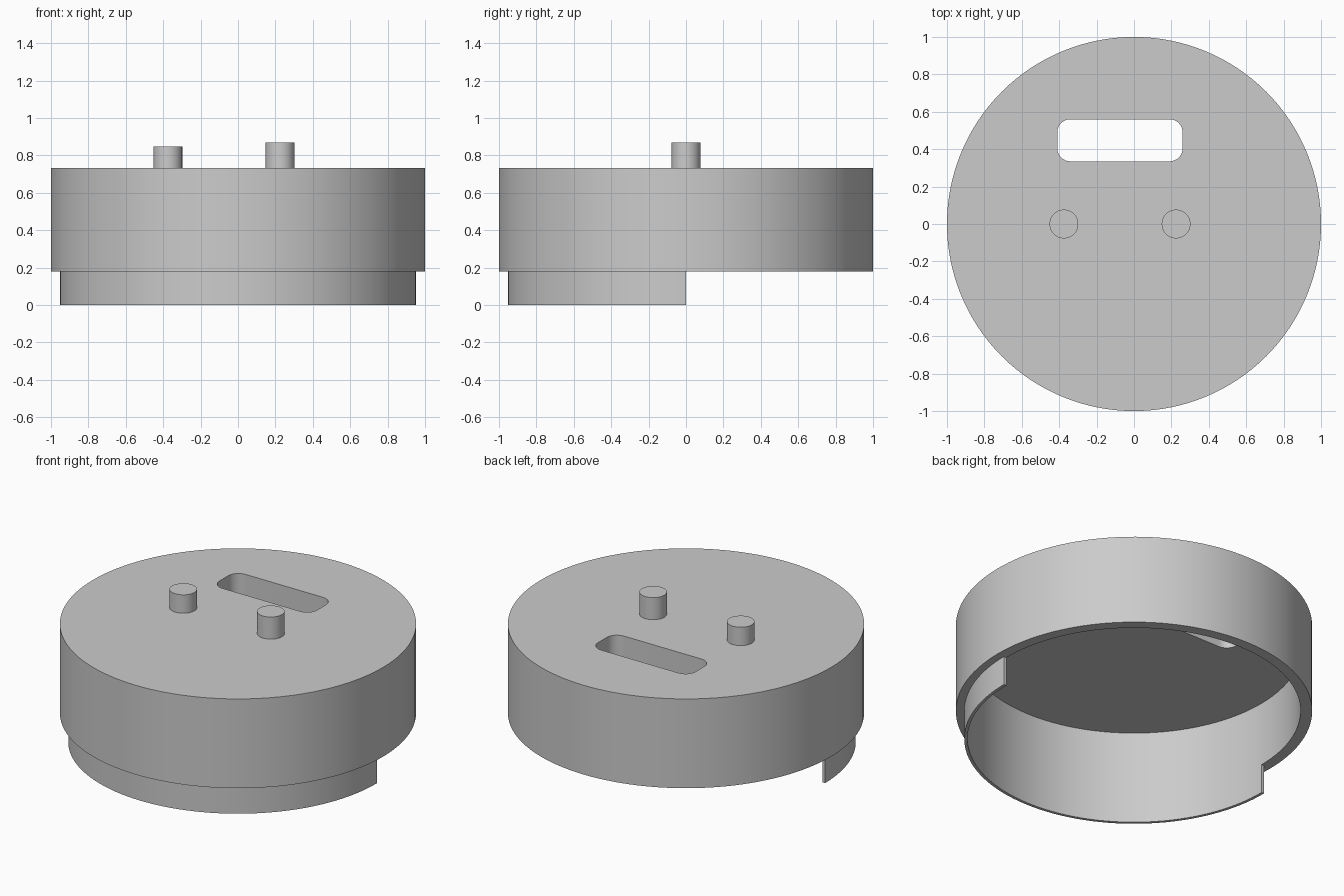
import bpy, bmesh
from math import pi, cos, sin, radians

SEGMENTS = 128
OUTER, INNER, LIP = 1.0, 0.935, 0.953
RIM_Z, CEILING_Z, TOP_Z = 0.18, 0.577, 0.733

default = bpy.data.objects.get("Cube")
if default:
    bpy.data.objects.remove(default, do_unlink=True)

grey = bpy.data.materials.new("light grey plastic")
grey.use_nodes = True
colour = (0.6, 0.6, 0.6, 1)
grey.diffuse_color = colour
grey.node_tree.nodes["Principled BSDF"].inputs["Base Color"].default_value = colour


def prism(name, outline, bottom, top):
    """Closed upright solid from a counter-clockwise outline."""
    bm = bmesh.new()
    base = bm.faces.new([bm.verts.new((x, y, bottom)) for x, y in outline])
    raised = bmesh.ops.extrude_face_region(bm, geom=[base])["geom"]
    verts = [v for v in raised if isinstance(v, bmesh.types.BMVert)]
    bmesh.ops.translate(bm, verts=verts, vec=(0, 0, top - bottom))
    bmesh.ops.recalc_face_normals(bm, faces=bm.faces)
    mesh = bpy.data.meshes.new(name)
    bm.to_mesh(mesh)
    bm.free()
    mesh.materials.append(grey)
    obj = bpy.data.objects.new(name, mesh)
    bpy.context.collection.objects.link(obj)
    return obj


def arc(radius, start, end, steps, x=0, y=0):
    angles = [start + (end - start) * i / steps for i in range(steps + 1)]
    return [(x + radius * cos(a), y + radius * sin(a)) for a in angles]


def circle(radius, steps, x=0, y=0):
    return arc(radius, 0, 2 * pi, steps, x, y)[:-1]


def rounded_box(x0, x1, y0, y1, r):
    corners = [(x1 - r, y1 - r), (x0 + r, y1 - r), (x0 + r, y0 + r), (x1 - r, y0 + r)]
    points = []
    for i, (x, y) in enumerate(corners):
        points += arc(r, i * pi / 2, (i + 1) * pi / 2, 8, x, y)
    return points


def cut(target, cutter):
    mod = target.modifiers.new("cut " + cutter.name, "BOOLEAN")
    mod.operation, mod.solver, mod.object = "DIFFERENCE", "EXACT", cutter
    cutter.hide_render = True
    cutter.hide_set(True)


# Hollow cap with a slot through its top
cap = prism("cap_body", circle(OUTER, SEGMENTS), RIM_Z, TOP_Z)
cut(cap, prism("cavity_cutter", circle(INNER, SEGMENTS), RIM_Z - 0.1, CEILING_Z))
cut(cap, prism("slot_cutter", rounded_box(-0.41, 0.26, 0.335, 0.56, 0.07), 0.5, 0.8))

# Thin half-round lip below the front of the cap
half = SEGMENTS // 2
lip_outline = arc(LIP, pi, 2 * pi, half) + arc(INNER, 2 * pi, pi, half)
lip = prism("front_lip", lip_outline, 0, RIM_Z)

# Two pins on top
right_pin = prism("right_pin", circle(0.077, 48, -0.375), TOP_Z, 0.847)
left_pin = prism("left_pin", circle(0.077, 48, 0.225), TOP_Z, 0.87)

# Apply the cuts, then smooth the round walls
bpy.ops.object.select_all(action="DESELECT")
bpy.context.view_layer.objects.active = cap
cap.select_set(True)
for name in [m.name for m in cap.modifiers]:
    bpy.ops.object.modifier_apply(modifier=name)
for cutter in ("cavity_cutter", "slot_cutter"):
    bpy.data.objects.remove(bpy.data.objects[cutter], do_unlink=True)
for obj in (lip, right_pin, left_pin):
    obj.select_set(True)
bpy.ops.object.shade_smooth_by_angle(angle=radians(30))
